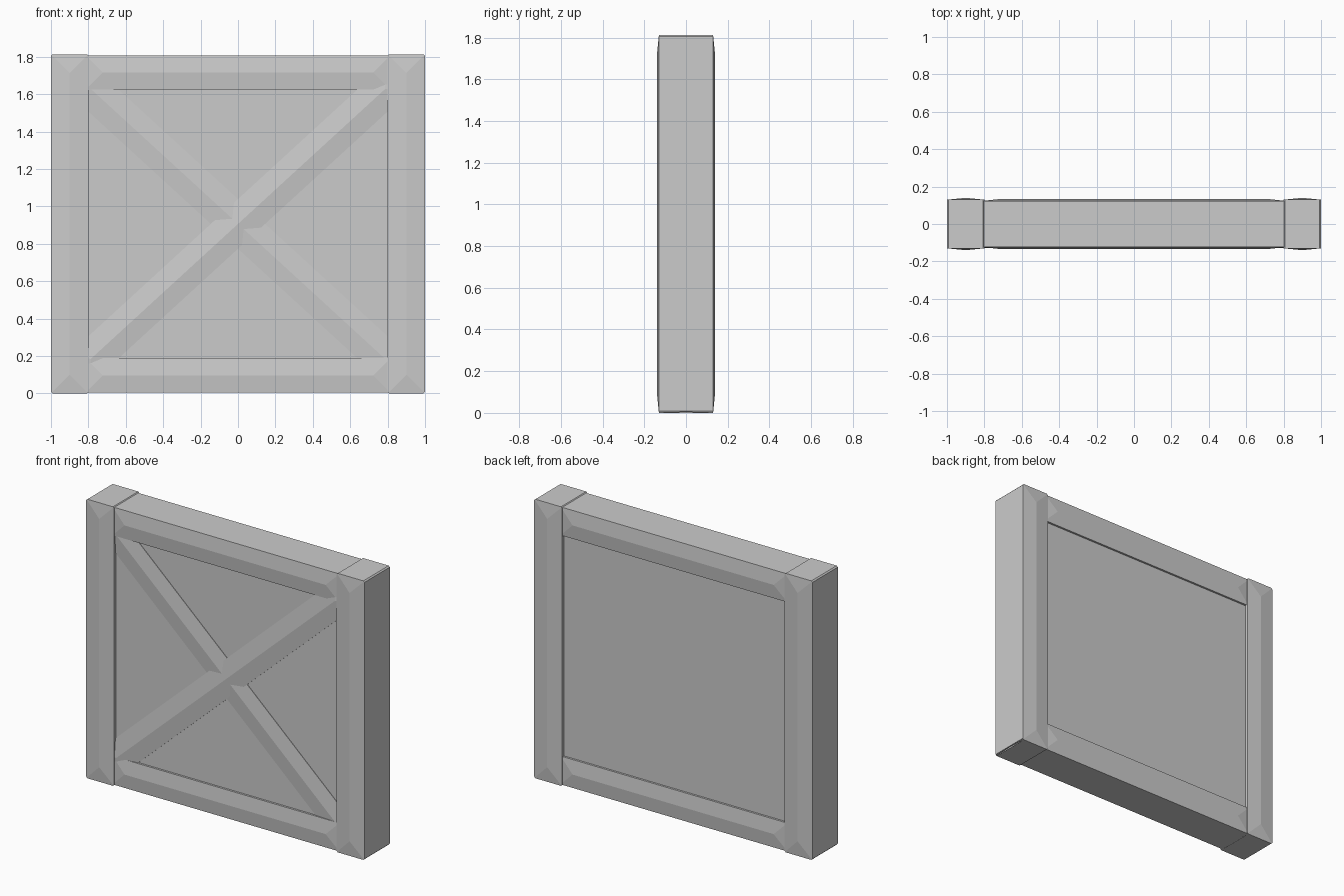
import bpy, bmesh, math
from mathutils import Matrix

if "Cube" in bpy.data.objects:
    bpy.data.objects.remove(bpy.data.objects["Cube"])


def beam(name, length, width, edge, ridge, x, z, angle=0.0, double=True, chamfer=0.0):
    """Timber along local x whose broad faces are shallow hip roofs."""
    l, w = length / 2, width / 2
    bm = bmesh.new()
    corners = [(-l, -w), (l, -w), (l, w), (-l, w)]
    front = [bm.verts.new((a, -edge, b)) for a, b in corners]
    back = [bm.verts.new((a, edge if double else 0, b)) for a, b in corners]
    for i in range(4):
        j = (i + 1) % 4
        bm.faces.new((front[i], front[j], back[j], back[i]))

    def hip(ring, y):
        a, b = bm.verts.new((w - l, y, 0)), bm.verts.new((l - w, y, 0))
        for f in ((ring[0], ring[1], b, a), (ring[1], ring[2], b),
                  (ring[2], ring[3], a, b), (ring[3], ring[0], a)):
            bm.faces.new(f)

    hip(front, -ridge)
    if double:
        hip(back, ridge)
    else:
        bm.faces.new(back)
    if chamfer:
        bm.edges.ensure_lookup_table()
        edges = [bm.edges.get((front[i], back[i])) for i in range(4)]
        bmesh.ops.bevel(bm, geom=edges, offset=chamfer, segments=1, affect='EDGES')
    bm.transform(Matrix.Translation((x, 0, z)) @ Matrix.Rotation(-angle, 4, 'Y'))
    bmesh.ops.recalc_face_normals(bm, faces=bm.faces)
    me = bpy.data.meshes.new(name)
    bm.to_mesh(me)
    bm.free()
    ob = bpy.data.objects.new(name, me)
    bpy.context.collection.objects.link(ob)
    return ob


H = 1.813

# Upright posts at both ends
for side, x in (("left", -0.9), ("right", 0.9)):
    beam(side + "_post", H, 0.2, 0.13, 0.14, x, H / 2, math.pi / 2, chamfer=0.008)

# Horizontal rails between the posts
for side, z in (("bottom", 0.097), ("top", H - 0.097)):
    beam(side + "_rail", 1.63, 0.184, 0.123, 0.133, 0, z)

# Crossed braces on the front only, one slightly prouder than the other
tilt = math.atan(0.917)
beam("rising_brace", 2.33, 0.196, 0.116, 0.128, 0, H / 2, tilt, double=False)
beam("falling_brace", 2.33, 0.196, 0.113, 0.123, 0, H / 2, -tilt, double=False)

# Flat infill panel
bpy.ops.mesh.primitive_cube_add(size=1, location=(0, 0, H / 2))
panel = bpy.context.object
panel.name = "infill_panel"
panel.scale = (1.64, 0.22, 1.5)
